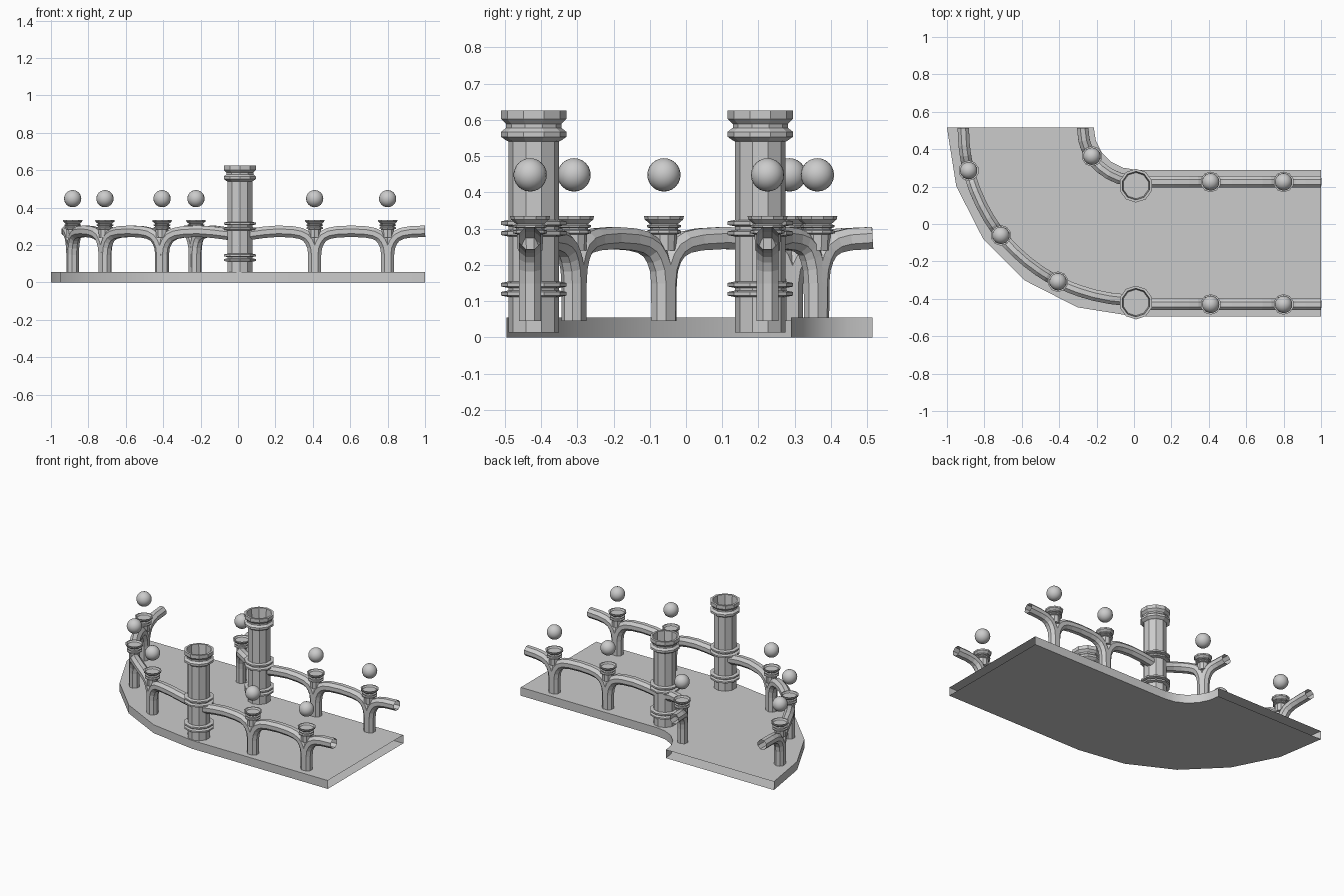
import bpy, bmesh
from math import sin, cos, pi, radians
from mathutils import Vector

if "Cube" in bpy.data.objects:
    bpy.data.objects.remove(bpy.data.objects["Cube"])

CX, CY = 0.01, 0.515          # centre of the bend


def make(name, verts, faces, smooth=False):
    me = bpy.data.meshes.new(name)
    me.from_pydata(verts, [], faces)
    bm = bmesh.new()
    bm.from_mesh(me)
    bmesh.ops.recalc_face_normals(bm, faces=bm.faces)
    bm.to_mesh(me)
    bm.free()
    ob = bpy.data.objects.new(name, me)
    bpy.context.collection.objects.link(ob)
    if smooth:
        bpy.context.view_layer.objects.active = ob
        ob.select_set(True)
        bpy.ops.object.shade_smooth_by_angle(angle=radians(30))
        ob.select_set(False)
    return ob


def skin(name, rings, smooth=False, cap_ends=False):
    # bridge closed rings of equal size into a tube
    n = len(rings[0])
    faces = [(i*n+j, i*n+(j+1) % n, (i+1)*n+(j+1) % n, (i+1)*n+j)
             for i in range(len(rings)-1) for j in range(n)]
    if cap_ends:
        last = (len(rings)-1)*n
        faces += [tuple(range(n)), tuple(range(last, last+n))]
    return make(name, [p for r in rings for p in r], faces, smooth)


def lathe(name, x, y, profile, n):
    rings = [[(x+r*cos(2*pi*(j+.5)/n), y+r*sin(2*pi*(j+.5)/n), z) for j in range(n)]
             for r, z in profile]
    return skin(name, rings, cap_ends=True)


def arc(r, deg):
    a = radians(deg)
    return Vector((CX-r*sin(a), CY-r*cos(a), 0))


# Hollow deck: straight run and 90 degree bend, open at both ends
sections = [(Vector((1, CY-1.01, 0)), Vector((1, CY-.225, 0)))]
sections += [(arc(1.01, a), arc(.225, a)) for a in range(0, 91, 18)]
up = Vector((0, 0, .055))
skin("deck", [[o, i, i+up, o+up] for o, i in sections], smooth=True)

# Tall hollow-topped columns
ring = lambda z: [(.07, z), (.09, z+.004), (.09, z+.014), (.07, z+.018)]
column = [(.07, .013)] + ring(.111) + ring(.136) + ring(.278) + ring(.306) + [
    (.07, .54), (.076, .543), (.09, .553), (.09, .567), (.076, .578),
    (.076, .588), (.09, .602), (.09, .625), (.076, .625), (.07, .56)]
for y in (-.42, .205):
    lathe("tall_column", .01, y, column, 10)

# Arch profile: fraction of the span against centre height
HALF = [(.01, .045), (.012, .15), (.025, .19), (.06, .222), (.11, .246),
        (.19, .262), (.3, .27), (.5, .274)]
FULL = HALF + [(1-f, z) for f, z in reversed(HALF[:-1])]
TO_COLUMN = HALF + [(.7, .268), (.9, .257), (1, .255)]


def arch(plan, shape, n=8, r=.033):
    # sweep an eight-sided tube along plan(f) with arch heights
    pts = [plan(f) + Vector((0, 0, z)) for f, z in shape]
    rings = []
    for i, p in enumerate(pts):
        d0 = (p-pts[i-1]).normalized() if i else Vector((0, 0, 1))
        d1 = (pts[i+1]-p).normalized() if i < len(pts)-1 else d0
        if i == len(pts)-1 and shape[i][0] < .02:
            d0 = d1 = Vector((0, 0, -1))
        t = (d0+d1).normalized()
        f = shape[i][0]
        along = plan(f+.01)-plan(f-.01)
        side = Vector((-along.y, along.x, 0)).normalized()
        nrm = t.cross(side).normalized()
        rings.append([p + side*r*cos(2*pi*(j+.5)/n) + nrm*r*sin(2*pi*(j+.5)/n)
                      for j in range(n)])
    skin("rail_arch", rings)


def straight(x0, x1, y):
    return lambda f: Vector((x0+(x1-x0)*f, y, 0))


def bend(r, a0, a1):
    return lambda f: arc(r, a0+(a1-a0)*f)


# Straight rails on both sides
posts = []
for y in (-.43, .225):
    arch(straight(.41, .02, y), TO_COLUMN)
    arch(straight(.41, .80, y), FULL)
    arch(straight(.80, 1.20, y), HALF)
    posts += [(.41, y), (.80, y)]

# Curved outer rail
R, A = .923, (26.8, 51.4, 75.6)
arch(bend(R, A[0], 1), TO_COLUMN)
arch(bend(R, A[0], A[1]), FULL)
arch(bend(R, A[1], A[2]), FULL)
arch(bend(R, A[2], 104.4), HALF)
posts += [tuple(arc(R, a).xy) for a in A]

# Curved inner rail
arch(bend(.285, 57, 3), TO_COLUMN)
arch(bend(.285, 57, 123), HALF)
posts.append(tuple(arc(.28, 57).xy))

# Post capitals with floating globes
capital = [(.034, .24), (.036, .284), (.047, .287), (.047, .294), (.039, .297),
           (.039, .301), (.047, .304), (.047, .309), (.038, .312), (.053, .325),
           (.055, .334), (.047, .334), (.04, .325)]
for x, y in posts:
    lathe("post_capital", x, y, capital, 10)
    bpy.ops.mesh.primitive_uv_sphere_add(segments=20, ring_count=12, radius=.046,
                                         location=(x, y, .448))
    globe = bpy.context.object
    globe.name = "lamp_globe"
    bpy.ops.object.shade_smooth()
    globe.select_set(False)
